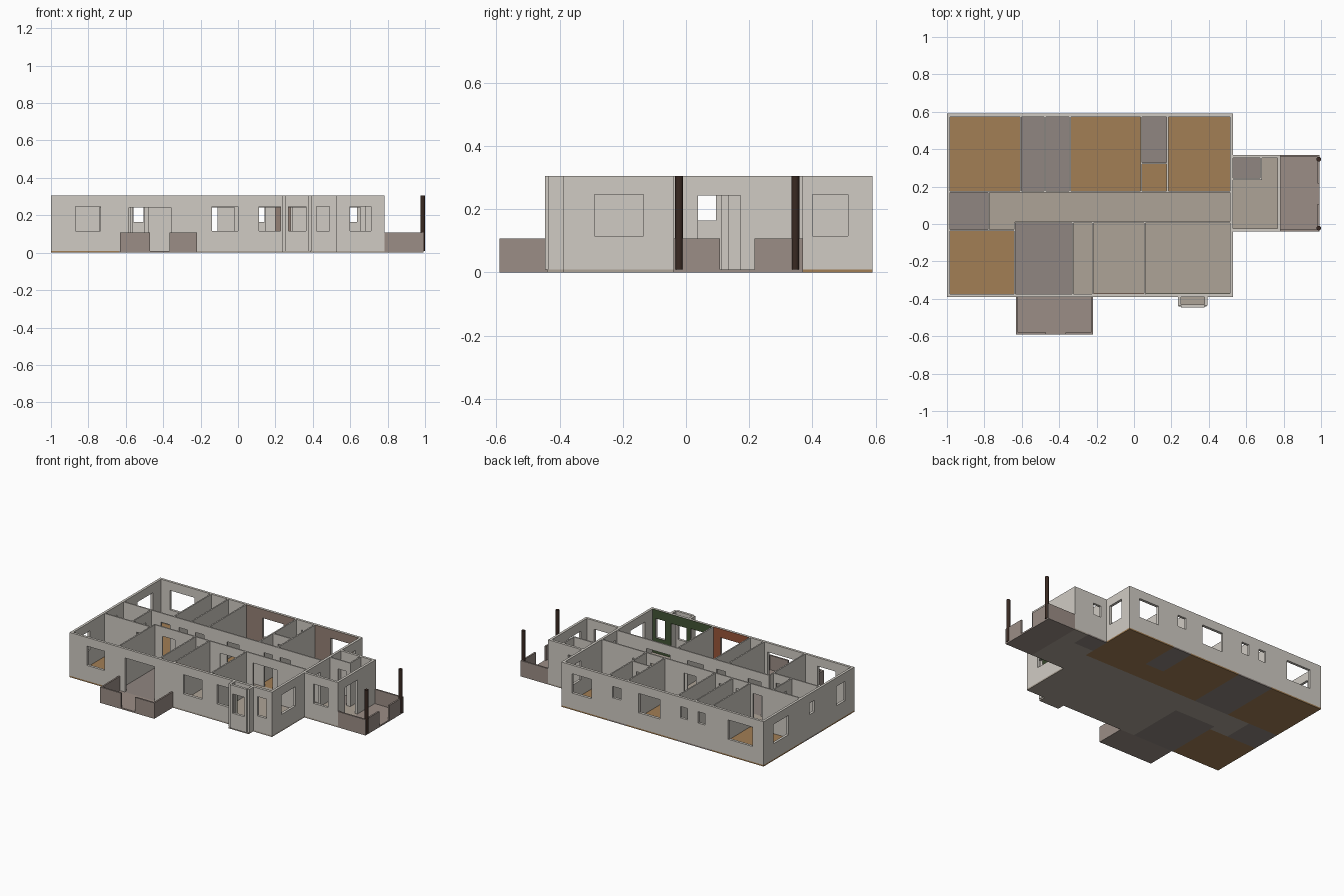
import bpy, bmesh

if "Cube" in bpy.data.objects:
    bpy.data.objects.remove(bpy.data.objects["Cube"])

def mat(name, r, g, b):
    m = bpy.data.materials.new(name)
    m.diffuse_color = (r, g, b, 1)
    m.use_nodes = True
    m.node_tree.nodes["Principled BSDF"].inputs["Base Color"].default_value = m.diffuse_color
    return m

WALL = mat("plaster", .63, .60, .55)
TILE = mat("beige_tile", .42, .37, .31)
WET = mat("grey_tile", .28, .24, .22)
WOOD = mat("wood_floor", .36, .21, .09)
STONE = mat("porch_stone", .33, .27, .24)
POST = mat("dark_wood", .04, .022, .016)
GREEN = mat("green_paint", .055, .09, .035)
ORANGE = mat("orange_paint", .32, .09, .04)
PINK = mat("dusty_paint", .30, .22, .18)

H, F = .306, .01          # wall top, floor top
T, I = .017, .009         # outer and inner wall thickness
DOOR, WIN, VENT = (F, .243), (.115, .247), (.165, .243)

def finish(name, bm, m):
    bmesh.ops.recalc_face_normals(bm, faces=bm.faces)
    me = bpy.data.meshes.new(name)
    bm.to_mesh(me)
    bm.free()
    me.materials.append(m)
    ob = bpy.data.objects.new(name, me)
    bpy.context.collection.objects.link(ob)
    return ob

def wall(name, axis, c, t, a, b, holes=(), m=WALL, z0=F, z1=H):
    """Wall running along axis from a to b, filling c..c+t across, with (lo, hi, kind) openings."""
    us = sorted({a, b, *[u for h in holes for u in h[:2]]})
    zs = sorted({z0, z1, *[z for h in holes for z in h[2]]})
    bm = bmesh.new()
    pos = (lambda u, z: (u, c, z)) if axis == 'x' else (lambda u, z: (c, u, z))
    grid = {(u, z): bm.verts.new(pos(u, z)) for u in us for z in zs}
    for u0, u1 in zip(us, us[1:]):
        for w0, w1 in zip(zs, zs[1:]):
            mu, mz = (u0 + u1) / 2, (w0 + w1) / 2
            if not any(h[0] < mu < h[1] and h[2][0] < mz < h[2][1] for h in holes):
                bm.faces.new([grid[u0, w0], grid[u1, w0], grid[u1, w1], grid[u0, w1]])
    bmesh.ops.delete(bm, geom=[v for v in bm.verts if not v.link_faces], context='VERTS')
    ext = bmesh.ops.extrude_face_region(bm, geom=bm.faces[:], use_keep_orig=True)
    off = (0, t, 0) if axis == 'x' else (t, 0, 0)
    bmesh.ops.translate(bm, vec=off, verts=[g for g in ext['geom'] if isinstance(g, bmesh.types.BMVert)])
    return finish(name, bm, m)

def slab(name, x0, x1, y0, y1, m):
    wall(name, 'x', y0, y1 - y0, x0, x1, (), m, 0, F)

# Floors, tiled to the wall centre lines
X0, X1, Y0, Y1 = -1, .53, -.39, .59
for name, x0, x1, y0, y1, m in [
    ("bedroom_floor_left", X0, -.606, .172, Y1, WOOD),
    ("bath_floor_a", -.606, -.476, .172, Y1, WET),
    ("bath_floor_b", -.476, -.342, .172, Y1, WET),
    ("bedroom_floor_middle", -.342, .038, .172, Y1, WOOD),
    ("bath_floor_c", .038, .179, .324, Y1, WET),
    ("closet_floor", .038, .179, .172, .324, WOOD),
    ("bedroom_floor_right", .179, X1, .172, Y1, WOOD),
    ("utility_floor", X0, -.776, -.034, .172, WET),
    ("corridor_floor", -.776, X1, .009, .172, TILE),
    ("corridor_nook_floor", -.776, -.637, -.034, .009, TILE),
    ("bedroom_floor_front", X0, -.637, Y0, -.034, WOOD),
    ("kitchen_floor", -.637, -.327, Y0, .009, WET),
    ("pantry_floor", -.327, -.221, Y0, .009, TILE),
    ("dining_floor", -.221, .058, Y0, .009, TILE),
    ("living_floor", .058, X1, Y0, .009, TILE),
    ("bay_floor", .237, .388, -.44, Y0, TILE),
    ("entry_floor", X1, .783, -.04, .24, TILE),
    ("entry_floor_back", .68, .783, .24, .37, TILE),
    ("toilet_floor", X1, .68, .24, .37, WET),
    ("porch_floor", .783, .993, -.04, .37, STONE),
    ("terrace_floor", -.63, -.22, -.59, Y0, STONE),
]:
    slab(name, x0, x1, y0, y1, m)

# Outer walls
front = [(-.87, -.735, WIN), (-.583, -.357, DOOR), (-.139, 0, WIN), (.113, .227, WIN),
         (.255, .372, DOOR), (.42, .49, WIN)]
back = [(-.915, -.73, WIN), (-.558, -.505, VENT), (-.425, -.37, VENT), (-.215, -.055, WIN),
        (.08, .142, VENT), (.30, .45, WIN)]
wall("front_wall", 'x', Y0, T, X0, X1, front)
wall("back_wall", 'x', Y1 - T, T, X0, X1, back)
wall("left_wall", 'y', X0, T, Y0 + T, Y1 - T,
     [(-.29, -.195, WIN), (.038, .095, VENT), (.32, .485, WIN)])
wall("right_wall", 'y', X1 - T, T, Y0 + T, Y1 - T,
     [(-.289, -.134, WIN), (.03, .133, DOOR), (.40, .512, WIN)])

# Entry annex
wall("entry_front_wall", 'x', -.04, T, X1, .783, [(.60, .71, WIN)])
wall("entry_back_wall", 'x', .37 - T, T, X1, .783, [(.575, .635, VENT)])
wall("entry_right_wall", 'y', .783 - T, T, -.04 + T, .37 - T, [(.038, .172, DOOR)])
wall("toilet_front_wall", 'x', .236, I, X1, .684, [(.59, .655, DOOR)])
wall("toilet_side_wall", 'y', .675, I, .245, .37 - T)

# Bay
wall("bay_front_wall", 'x', -.447, T, .252, .376, [(.27, .363, WIN)])
for x in (.236, .376):
    wall("bay_side_wall", 'y', x, .016, -.437, Y0)

# Inner walls
inner = [
    ("corridor_back_wall", 'x', .172, X0 + T, X1 - T,
     [(-.70, -.63, DOOR), (-.565, -.5, DOOR), (-.44, -.375, DOOR), (-.20, -.11, DOOR),
      (.08, .145, DOOR), (.20, .28, DOOR)]),
    ("corridor_front_wall", 'x', .009, -.637, X1 - T,
     [(-.575, -.48, DOOR), (-.31, -.24, DOOR), (-.14, -.02, DOOR), (.11, .29, DOOR)]),
    ("front_bedroom_wall", 'x', -.034, X0 + T, -.637, [(-.74, -.66, DOOR)]),
    ("closet_wall", 'x', .324, .038, .179, [(.08, .145, DOOR)]),
    ("utility_wall", 'y', -.776, -.034, .172, [(.03, .11, DOOR)]),
    ("partition_a", 'y', -.606, .172, Y1 - T, []),
    ("partition_b", 'y', -.476, .172, Y1 - T, []),
    ("partition_c", 'y', -.342, .172, Y1 - T, []),
    ("partition_d", 'y', .038, .172, Y1 - T, []),
    ("partition_e", 'y', .179, .172, Y1 - T, []),
    ("partition_f", 'y', -.637, Y0 + T, .009, []),
    ("partition_g", 'y', -.327, Y0 + T, .009, []),
    ("partition_h", 'y', -.221, Y0 + T, .009, []),
    ("partition_i", 'y', .058, Y0 + T, .009, []),
]
for name, axis, c, a, b, holes in inner:
    wall(name, axis, c - I / 2, I, a, b, holes)

# Painted accent faces on the inside of the outer walls
def accent(name, y, a, b, holes, m):
    wall(name, 'x', y, .0015, a, b, [h for h in holes if h[0] > a and h[1] < b], m)

accent("living_accent", Y0 + T, .063, X1 - T, front, GREEN)
accent("dining_accent", Y0 + T, -.216, .053, front, ORANGE)
accent("bedroom_accent_middle", Y1 - T - .0015, -.337, .033, back, PINK)
accent("bedroom_accent_right", Y1 - T - .0015, .184, X1 - T, back, PINK)

# Low parapets with a gap for the steps
P, PH = .011, .108
def parapet(name, axis, c, a, b):
    wall(name, axis, c, P, a, b, (), STONE, F, PH)

for a, b in ((-.63, -.47), (-.366, -.22)):
    parapet("terrace_front_parapet", 'x', -.59, a, b)
for x in (-.63, -.22 - P):
    parapet("terrace_side_parapet", 'y', x, -.59 + P, Y0)
for a, b in ((-.04, .108), (.217, .37)):
    parapet("porch_front_parapet", 'y', .993 - P, a, b)
for y in (-.04, .37 - P):
    parapet("porch_side_parapet", 'x', y, .783, .993 - P)

# Porch posts
for y in (-.022, .346):
    bpy.ops.mesh.primitive_cylinder_add(vertices=16, radius=.0125, depth=H - F,
                                        location=(.9875, y, (H + F) / 2))
    ob = bpy.context.object
    ob.name = "porch_post"
    ob.data.materials.append(POST)
    bpy.ops.object.shade_smooth_by_angle()
